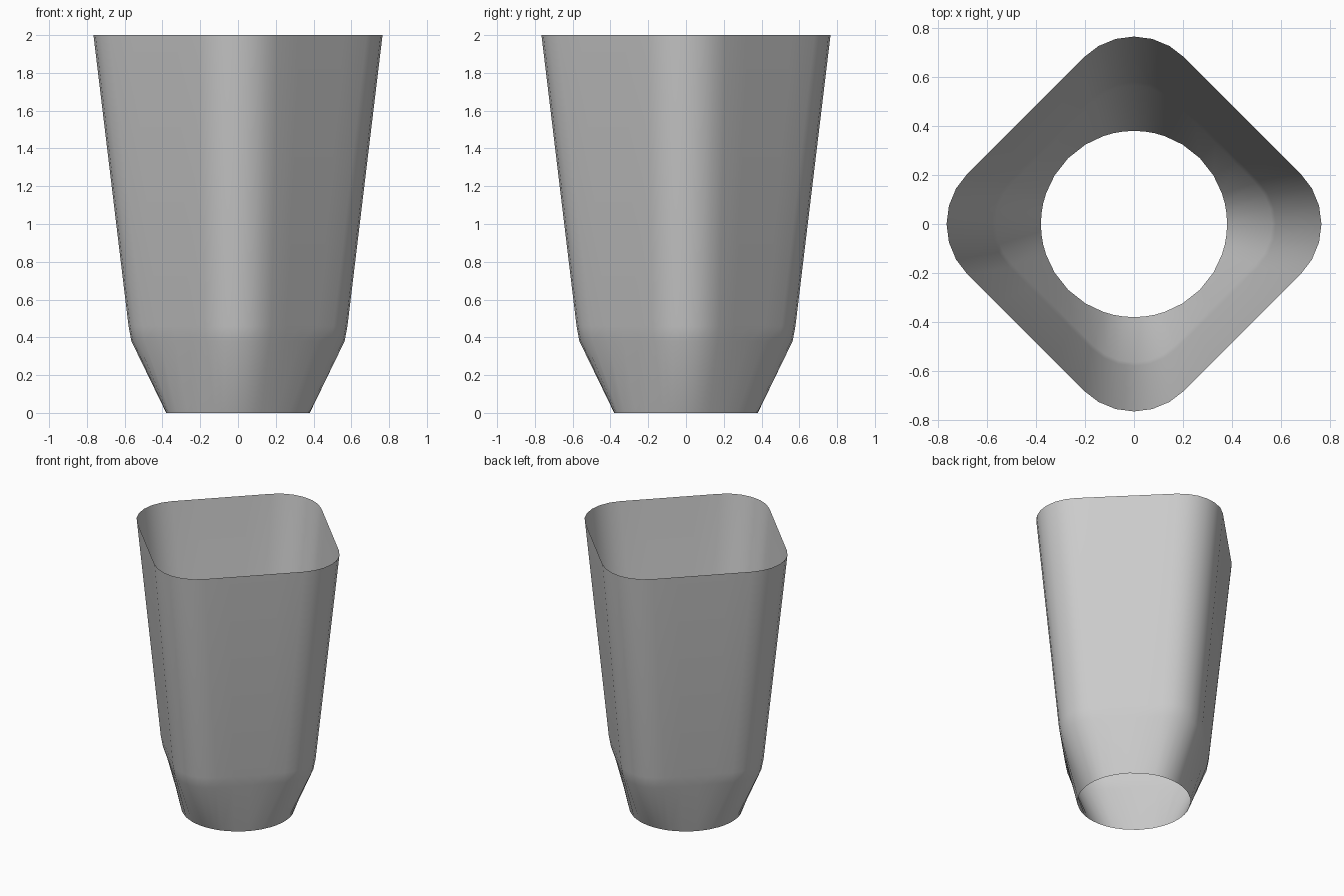
import bpy, bmesh, math

if "Cube" in bpy.data.objects:
    bpy.data.objects.remove(bpy.data.objects["Cube"])

ARC, FLAT = 6, 4  # segments per rounded corner and per flat side


def rounded_diamond(half, radius):
    """Rounded square turned 45 degrees, corners on the x and y axes."""
    pts = []
    reach = (half - radius) * math.sqrt(2)
    for q in range(4):
        a0 = q * math.pi / 2
        cx, cy = reach * math.cos(a0), reach * math.sin(a0)
        for i in range(ARC + 1):
            a = a0 - math.pi / 4 + i * math.pi / 2 / ARC
            pts.append((cx + radius * math.cos(a), cy + radius * math.sin(a)))
        # subdivide the flat side up to the next corner
        a1 = a0 + math.pi / 2
        end = (reach * math.cos(a1) + radius * math.cos(a0 + math.pi / 4),
               reach * math.sin(a1) + radius * math.sin(a0 + math.pi / 4))
        start = pts[-1]
        for i in range(1, FLAT):
            t = i / FLAT
            pts.append((start[0] + (end[0] - start[0]) * t,
                        start[1] + (end[1] - start[1]) * t))
    return pts


def circle_like(pts, radius):
    """Project a section radially onto a circle."""
    return [(radius * x / math.hypot(x, y), radius * y / math.hypot(x, y))
            for x, y in pts]


# Sections from the round foot opening up to the square rim
shoulder = rounded_diamond(0.483, 0.25)
sections = [
    (0.0, circle_like(shoulder, 0.38)),
    (0.38, rounded_diamond(0.468, 0.235)),
    (0.46, shoulder),
    (2.0, rounded_diamond(0.626, 0.29)),
]

# Open thin-walled shell
bm = bmesh.new()
rings = [[bm.verts.new((x, y, z)) for x, y in pts] for z, pts in sections]
for low, high in zip(rings, rings[1:]):
    n = len(low)
    for i in range(n):
        j = (i + 1) % n
        bm.faces.new((low[i], low[j], high[j], high[i]))
mesh = bpy.data.meshes.new("tapered_sleeve")
bm.to_mesh(mesh)
bm.free()
sleeve = bpy.data.objects.new("tapered_sleeve", mesh)
bpy.context.collection.objects.link(sleeve)

bpy.context.view_layer.objects.active = sleeve
sleeve.select_set(True)
bpy.ops.object.shade_smooth_by_angle(angle=math.radians(35))
